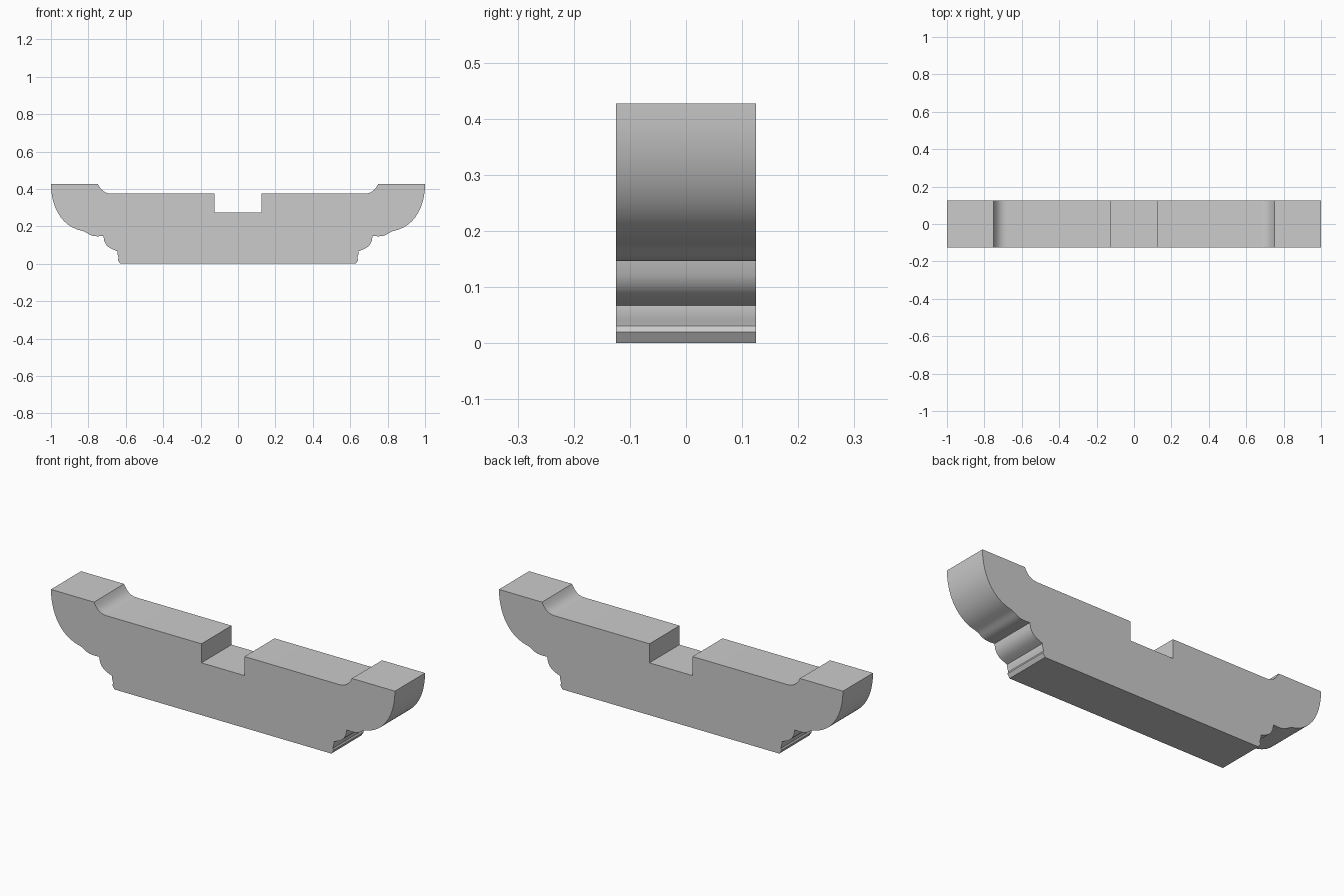
import bpy, bmesh, math
from mathutils import Vector
from mathutils.geometry import interpolate_bezier

cube = bpy.data.objects.get("Cube")
if cube:
    bpy.data.objects.remove(cube, do_unlink=True)

HALF_DEPTH = 0.125

# Plain grey material
grey = bpy.data.materials.new("plain grey")
grey.use_nodes = True
colour = (0.6, 0.6, 0.6, 1)
grey.diffuse_color = colour
grey.node_tree.nodes["Principled BSDF"].inputs["Base Color"].default_value = colour


def curve(start, handle_a, handle_b, end, steps=8):
    """Points along a curve, without its first point."""
    pts = interpolate_bezier(*[Vector((*p, 0)) for p in (start, handle_a, handle_b, end)], steps)
    return [(p.x, p.y) for p in pts[1:]]


# Half profile, from the central notch round to the foot
half = [(0.125, 0.275), (0.125, 0.375), (0.675, 0.375)]
half += curve(half[-1], (0.72, 0.375), (0.735, 0.4), (0.75, 0.427))
half += [(1.0, 0.427)]
# Rounded end
half += curve(half[-1], (1.0, 0.3), (0.94, 0.195), (0.83, 0.175), 12)
# Ogee and step under the end
half += curve(half[-1], (0.795, 0.165), (0.80, 0.14), (0.72, 0.148), 7)
half += curve(half[-1], (0.715, 0.085), (0.675, 0.08), (0.645, 0.067), 7)
# Small bead above the foot
half += curve(half[-1], (0.65, 0.045), (0.63, 0.035), (0.643, 0.02), 5)
half += [(0.63, 0.0)]
outline = half + [(-x, z) for x, z in reversed(half)]

# Extrude the outline into a solid bracket
bm = bmesh.new()
front = bm.faces.new([bm.verts.new((x, -HALF_DEPTH, z)) for x, z in outline])
result = bmesh.ops.extrude_face_region(bm, geom=[front], use_keep_orig=True)
moved = [g for g in result["geom"] if isinstance(g, bmesh.types.BMVert)]
bmesh.ops.translate(bm, verts=moved, vec=(0, 2 * HALF_DEPTH, 0))
bmesh.ops.recalc_face_normals(bm, faces=bm.faces)
mesh = bpy.data.meshes.new("support_beam")
bm.to_mesh(mesh)
bm.free()
mesh.materials.append(grey)

beam = bpy.data.objects.new("support_beam", mesh)
bpy.context.collection.objects.link(beam)
bpy.ops.object.select_all(action="DESELECT")
beam.select_set(True)
bpy.context.view_layer.objects.active = beam
bpy.ops.object.shade_smooth_by_angle(angle=math.radians(30))
